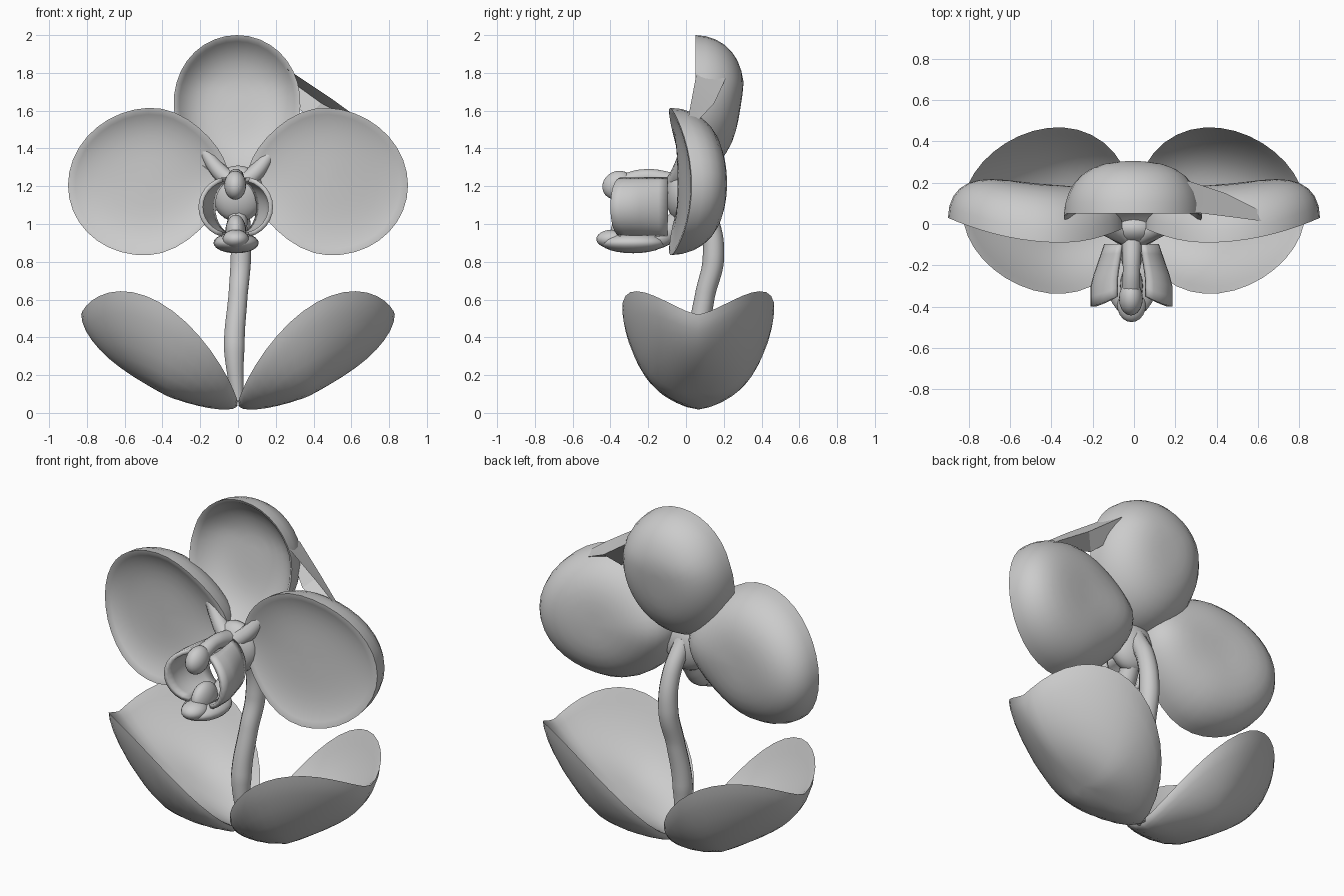
import bpy, bmesh
from math import sin, cos, pi, sqrt, radians
from mathutils import Vector

if "Cube" in bpy.data.objects:
    bpy.data.objects.remove(bpy.data.objects["Cube"])


def finish(name, bm, angle=50):
    bmesh.ops.recalc_face_normals(bm, faces=bm.faces)
    me = bpy.data.meshes.new(name)
    bm.to_mesh(me)
    bm.free()
    ob = bpy.data.objects.new(name, me)
    bpy.context.collection.objects.link(ob)
    bpy.ops.object.select_all(action='DESELECT')
    ob.select_set(True)
    bpy.context.view_layer.objects.active = ob
    bpy.ops.object.shade_smooth_by_angle(angle=radians(angle))
    return ob


def cup(name, surf, d_out, d_in, n=36, m=9):
    """Closed shell: outer bowl to the rim, then back over the inner bowl."""
    bm = bmesh.new()
    rs = [sin(pi / 2 * i / m) for i in range(1, m + 1)]
    prof = [(r, d_out * sqrt(max(0, 1 - r ** 3))) for r in rs]
    prof += [(r * 0.97, d_in * (1 - r ** 4)) for r in reversed(rs[:-1])]
    rings = [[bm.verts.new(surf(r, 2 * pi * k / n, d)) for k in range(n)] for r, d in prof]
    for a, b in zip(rings, rings[1:]):
        for k in range(n):
            j = (k + 1) % n
            bm.faces.new((a[k], a[j], b[j], b[k]))
    for ring, d in ((rings[0], d_out), (rings[-1], d_in)):
        c = bm.verts.new(surf(0, 0, d))
        for k in range(n):
            bm.faces.new((ring[k], ring[(k + 1) % n], c))
    return finish(name, bm)


def ball(name, loc, scale, tilt=0):
    bpy.ops.mesh.primitive_uv_sphere_add(segments=20, ring_count=12, radius=1,
                                         location=loc, rotation=(tilt, 0, 0))
    ob = bpy.context.object
    ob.name = name
    ob.scale = scale
    bpy.ops.object.shade_smooth()
    return ob


def tube(name, pts):
    """Smooth tapered tube through (x, y, z, radius) points."""
    cu = bpy.data.curves.new(name, 'CURVE')
    cu.dimensions = '3D'
    cu.bevel_depth = 1
    cu.bevel_resolution = 3
    cu.use_fill_caps = True
    sp = cu.splines.new('BEZIER')
    sp.bezier_points.add(len(pts) - 1)
    for p, (x, y, z, r) in zip(sp.bezier_points, pts):
        p.co = (x, y, z)
        p.radius = r
        p.handle_left_type = p.handle_right_type = 'AUTO'
    ob = bpy.data.objects.new(name, cu)
    bpy.context.collection.objects.link(ob)
    return ob


# Top petal: upright cup opening to the front
def top_surf(r, t, d):
    z = 1.62 + r * 0.38 * cos(t)
    x = r * 0.335 * sin(t) * (1 + 0.05 * cos(t)) - 0.005
    return Vector((x, 0.05 - 0.16 * max(0, 1.75 - z) + d, z))


cup("top_petal", top_surf, 0.26, 0.12)


# Side petals and leaves, one per side
def side_surf(s):
    def f(r, t, d):
        x = 0.475 + r * 0.425 * cos(t)
        z = 1.225 + r * 0.39 * sin(t) * (1 - 0.25 * max(0, -cos(t)) ** 2) - 0.02 * r * cos(t)
        y = -0.09 + 0.12 * (max(0, x - 0.35) / 0.55) ** 2
        y += 0.07 * (max(0, 0.35 - x) / 0.3) ** 2
        return Vector((s * x, y + d, z))
    return f


def leaf_surf(s):
    def f(r, t, d):
        x = 0.415 + r * 0.415 * cos(t)
        y = 0.065 + r * 0.40 * sin(t) * (1 - 0.12 * cos(t))
        z = 0.05 + 0.47 * x / 0.83 + 0.30 * r ** 3 * abs(sin(t)) ** 1.5
        return Vector((s * x, y, max(z - d * min(1, 0.55 + 1.2 * x), 0.0)))
    return f


for s, side, depth in ((-1, "left", 0.07), (1, "right", 0.045)):
    cup(side + "_petal", side_surf(s), 0.28, depth)
    cup(side + "_leaf", leaf_surf(s), 0.175, 0.05)

    # Curved side lobe of the lip
    bm = bmesh.new()
    rows = []
    for i in range(13):
        a = radians(-75 + 150 * i / 12)
        row = []
        for j in range(7):
            v = j / 6
            w = 0.65 + 0.35 * min(1, v * 1.6)
            y = -0.10 - (0.20 + 0.10 * cos(a) ** 0.5) * v
            row.append(bm.verts.new((s * (0.03 + 0.155 * cos(a)) * w - 0.012, y,
                                     1.09 + 0.15 * sin(a))))
        rows.append(row)
    for a, b in zip(rows, rows[1:]):
        for j in range(6):
            bm.faces.new((a[j], a[j + 1], b[j + 1], b[j]))
    lobe = finish(side + "_lip_lobe", bm)
    mod = lobe.modifiers.new("thickness", 'SOLIDIFY')
    mod.thickness = 0.025
    mod.offset = 0

    # Fleshy ridges from the petal base to the centre
    tube(side + "_petal_ridge", [(0, -0.07, 1.2, 0.05), (s * 0.09, -0.035, 1.27, 0.045),
                                 (s * 0.19, 0.0, 1.40, 0.03)])

# Flower stem
tube("stem", [(0, 0.06, 0.04, 0.03), (-0.02, 0.06, 0.35, 0.058), (0, 0.10, 0.62, 0.053),
              (0.015, 0.145, 0.82, 0.057), (0.015, 0.12, 1.02, 0.052), (0, 0.02, 1.2, 0.05)])

# Flower centre, column, lip tongue and callus
ball("flower_centre", (0, -0.02, 1.16), (0.14, 0.09, 0.15))
tube("column", [(-0.01, -0.05, 1.22, 0.05), (-0.012, -0.22, 1.25, 0.042),
                (-0.015, -0.36, 1.21, 0.045)])
ball("column_tip", (-0.015, -0.36, 1.205), (0.058, 0.085, 0.075), radians(25))
ball("lip_tongue", (-0.01, -0.28, 0.90), (0.12, 0.17, 0.055))
ball("lip_tip", (-0.012, -0.39, 0.92), (0.07, 0.085, 0.05))
ball("lip_callus", (-0.012, -0.30, 0.96), (0.055, 0.10, 0.09))
tube("lip_base", [(0, -0.02, 1.06, 0.05), (-0.01, -0.12, 0.94, 0.06), (-0.01, -0.24, 0.90, 0.05)])

# Thin web joining the top and right petals
bm = bmesh.new()
front = [bm.verts.new(p) for p in ((0.26, 0.06, 1.82), (0.50, 0.03, 1.66), (0.72, 0.0, 1.50))]
fold = [bm.verts.new(p) for p in ((0.26, 0.21, 1.77), (0.44, 0.15, 1.64), (0.70, 0.02, 1.50))]
inner = [bm.verts.new(p) for p in ((0.31, 0.12, 1.62), (0.37, 0.08, 1.57), (0.50, 0.02, 1.56))]
for a, b in ((front, fold), (fold, inner)):
    for k in range(2):
        bm.faces.new((a[k], a[k + 1], b[k + 1], b[k]))
finish("petal_web", bm, 20)
